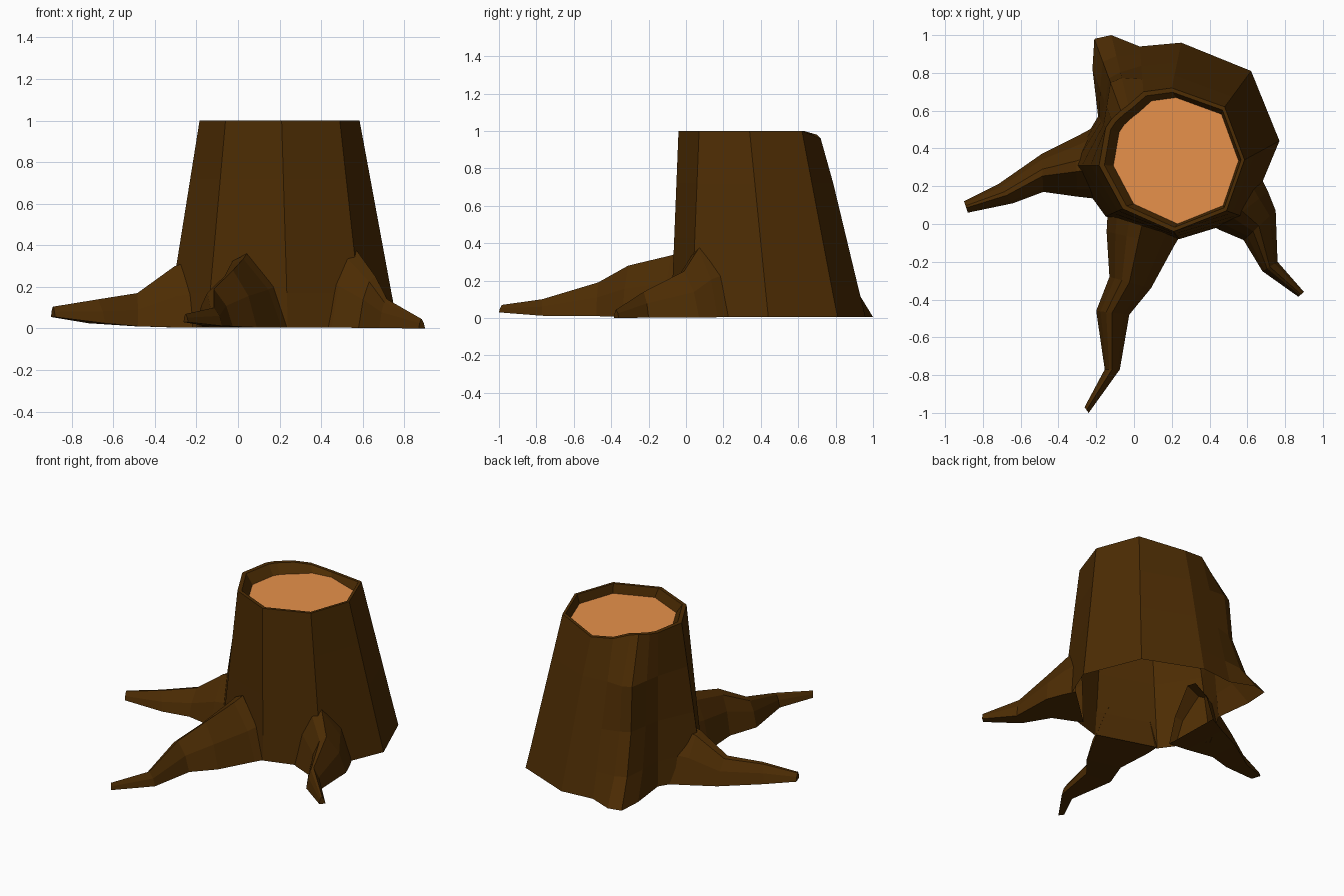
import bpy, bmesh
from mathutils import Vector


def material(name, rgb):
    m = bpy.data.materials.new(name)
    m.diffuse_color = (*rgb, 1)
    return m


bark = material("bark_brown", (0.073, 0.025, 0.001))
wood = material("cut_wood_orange", (0.80, 0.285, 0.07))


def finish(name, bm, mat):
    bmesh.ops.recalc_face_normals(bm, faces=bm.faces[:])
    me = bpy.data.meshes.new(name)
    bm.to_mesh(me)
    bm.free()
    me.materials.append(mat)
    ob = bpy.data.objects.new(name, me)
    bpy.context.collection.objects.link(ob)
    return ob


def loft(bm, rings):
    """Bridge closed rings of points; returns the rings as vertices."""
    vs = [[bm.verts.new(p) for p in r] for r in rings]
    for a, b in zip(vs, vs[1:]):
        for i in range(len(a)):
            j = (i + 1) % len(a)
            bm.faces.new((a[i], a[j], b[j], b[i]))
    return vs


# Trunk columns: rim x, y, z; base x, y
columns = [
    (0.20, 0.72, 0.96, 0.25, 0.96),
    (0.48, 0.62, 1.00, 0.62, 0.81),
    (0.585, 0.34, 1.0, 0.77, 0.44),
    (0.49, 0.07, 1.00, 0.60, 0.03),
    (0.21, -0.04, 1.0, 0.24, -0.08),
    (-0.06, 0.08, 1.0, -0.15, 0.04),
    (-0.185, 0.31, 1.0, -0.345, 0.31),
    (-0.15, 0.51, 1.0, -0.19, 0.57),
    (-0.12, 0.555, 1.0, -0.22, 0.82),
    (-0.07, 0.60, 1.0, -0.21, 0.98),
    (-0.03, 0.63, 1.0, -0.12, 1.00),
    (0.05, 0.70, 0.98, 0.03, 0.94),
]
levels = (0.17, 0.43, 0.72)
# Back root ridge: how far each level has flared towards the base
ridge = {8: (0.60, 0.35, 0.25), 9: (0.68, 0.45, 0.39), 10: (0.70, 0.47, 0.39)}

rim = [Vector(c[:3]) for c in columns]
base = [Vector((c[3], c[4], 0.005)) for c in columns]
rings = [base]
for k, z in enumerate(levels):
    ring = []
    for i, (r, b) in enumerate(zip(rim, base)):
        p = r.lerp(b, ridge[i][k] if i in ridge else 1 - z)
        p.z = z
        ring.append(p)
    rings.append(ring)


def inset(sx, sy, cx, cy, z=None):
    return [Vector((cx + (p.x - 0.20) * sx, cy + (p.y - 0.34) * sy,
                    p.z if z is None else z)) for p in rim]


# Hollow trunk with a raised bark lip
lip = inset(0.94, 0.94, 0.205, 0.34)
floor = inset(0.86, 0.88, 0.222, 0.335, 0.94)
bm = bmesh.new()
loft(bm, rings + [rim, lip, floor])
finish("trunk", bm, bark)

# Sawn wood surface
bm = bmesh.new()
bm.faces.new([bm.verts.new(p) for p in reversed(floor)])
ob = finish("cut_wood", bm, wood)
if ob.data.polygons[0].normal.z < 0:
    ob.data.flip_normals()


# Roots: cross-sections as left x, y, right x, y, bottom z, top z
def root(name, sections, profile):
    rings = []
    for lx, ly, rx, ry, z0, z1 in sections:
        l, r = Vector((lx, ly, 0)), Vector((rx, ry, 0))
        ring = []
        for t, h in profile:
            p = l.lerp(r, t)
            p.z = z0 + (z1 - z0) * h
            ring.append(p)
        rings.append(ring)
    bm = bmesh.new()
    vs = loft(bm, rings)
    bm.faces.new(vs[-1])
    finish(name, bm, bark)


centred = ((0, 0), (0.13, 0.5), (0.42, 1), (0.6, 0.96), (0.85, 0.55), (1, 0))
leaning = ((0, 0), (0.13, 0.55), (0.3, 0.9), (0.48, 1), (0.82, 0.55), (1, 0))

root("left_root", [
    (-0.17, 0.13, -0.18, 0.53, 0.005, 0.34),
    (-0.30, 0.145, -0.31, 0.46, 0.005, 0.30),
    (-0.48, 0.17, -0.49, 0.37, 0.01, 0.17),
    (-0.64, 0.11, -0.72, 0.21, 0.025, 0.14),
    (-0.88, 0.06, -0.90, 0.12, 0.055, 0.105)], centred)

root("front_root", [
    (-0.14, 0.05, 0.24, -0.07, 0.005, 0.36),
    (-0.145, -0.04, 0.21, -0.12, 0.005, 0.335),
    (-0.13, -0.28, 0.09, -0.34, 0.005, 0.28),
    (-0.20, -0.46, -0.025, -0.48, 0.01, 0.19),
    (-0.155, -0.77, -0.075, -0.77, 0.012, 0.10),
    (-0.262, -0.97, -0.24, -1.0, 0.03, 0.07)], leaning)

root("right_root", [
    (0.40, 0.0, 0.67, 0.25, 0.005, 0.42),
    (0.45, -0.03, 0.71, 0.17, 0.004, 0.37),
    (0.58, -0.085, 0.75, 0.07, 0.003, 0.25),
    (0.68, -0.25, 0.76, -0.20, 0.002, 0.14),
    (0.87, -0.385, 0.90, -0.36, 0.0, 0.045)], leaning)
